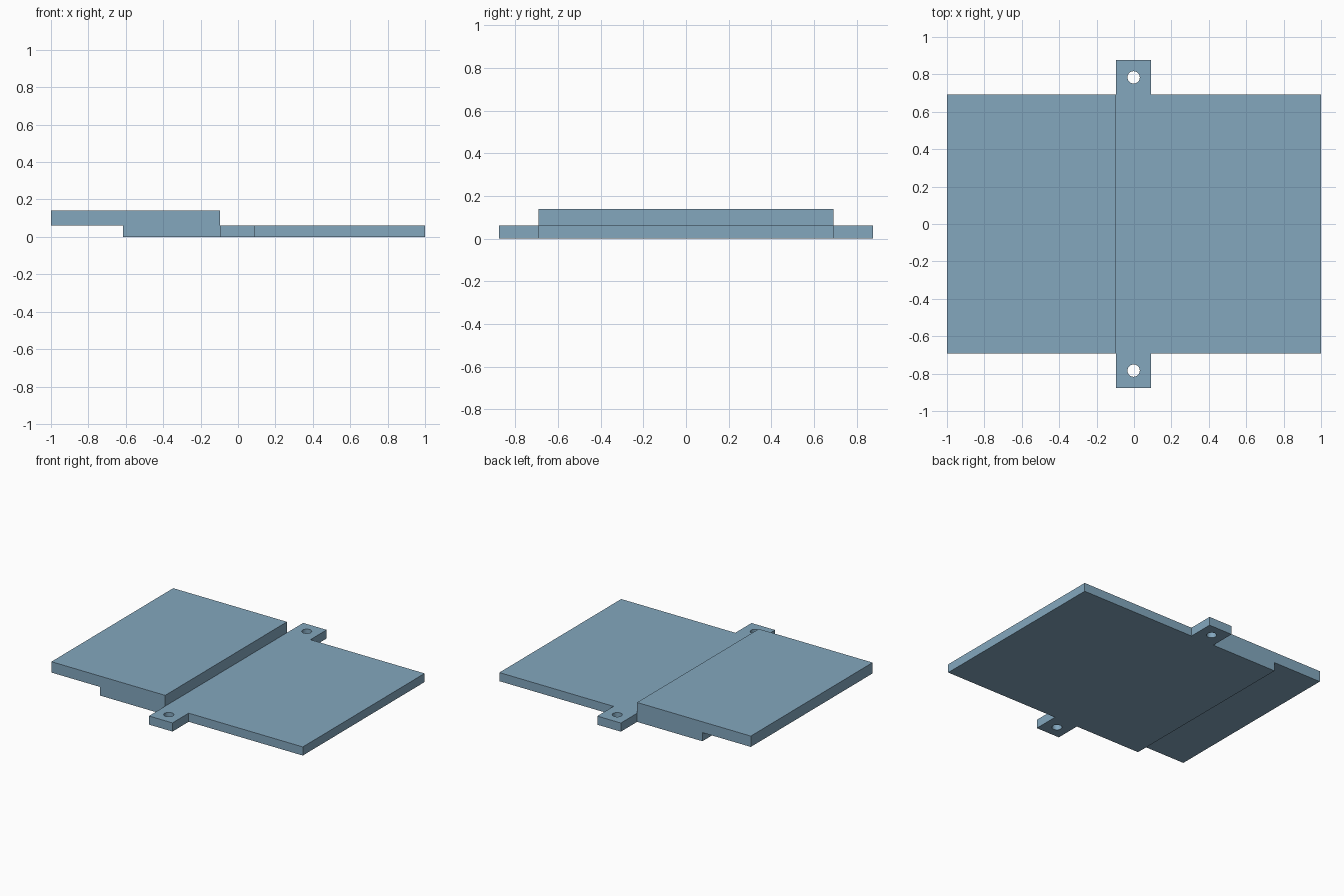
import bpy, bmesh, math
from mathutils import Vector

if "Cube" in bpy.data.objects:
    bpy.data.objects.remove(bpy.data.objects["Cube"])

blue = bpy.data.materials.new("steel blue")
blue.diffuse_color = (0.227, 0.386, 0.515, 1)
blue.use_nodes = True
blue.node_tree.nodes["Principled BSDF"].inputs["Base Color"].default_value = blue.diffuse_color

X_STEP, X_TAB, X_FOOT = -0.095, 0.092, -0.615
Y_BODY, Y_TAB = 0.692, 0.876
Z_LOW, Z_TOP = 0.062, 0.14


def extrude(name, points, vector):
    """Closed outline of 3D points swept along a vector."""
    bm = bmesh.new()
    face = bm.faces.new([bm.verts.new(p) for p in points])
    result = bmesh.ops.extrude_face_region(bm, geom=[face])
    moved = [g for g in result["geom"] if isinstance(g, bmesh.types.BMVert)]
    bmesh.ops.translate(bm, verts=moved, vec=Vector(vector))
    bmesh.ops.recalc_face_normals(bm, faces=bm.faces)
    mesh = bpy.data.meshes.new(name)
    bm.to_mesh(mesh)
    bm.free()
    mesh.materials.append(blue)
    obj = bpy.data.objects.new(name, mesh)
    bpy.context.collection.objects.link(obj)
    return obj


def combine(target, tool, operation):
    mod = target.modifiers.new(tool.name, "BOOLEAN")
    mod.operation, mod.solver, mod.object = operation, "EXACT", tool
    bpy.context.view_layer.objects.active = target
    bpy.ops.object.modifier_apply(modifier=mod.name)
    bpy.data.objects.remove(tool, do_unlink=True)


# Stepped plate: side profile swept through its depth
profile = [(X_FOOT, 0), (1, 0), (1, Z_LOW), (X_STEP, Z_LOW),
           (X_STEP, Z_TOP), (-1, Z_TOP), (-1, Z_LOW), (X_FOOT, Z_LOW)]
plate = extrude("stepped_plate", [(x, -Y_BODY, z) for x, z in profile],
                (0, 2 * Y_BODY, 0))

# Mounting bar whose ends stand out as tabs
bar = extrude("mounting_tabs",
              [(X_STEP, -Y_TAB, 0), (X_TAB, -Y_TAB, 0),
               (X_TAB, Y_TAB, 0), (X_STEP, Y_TAB, 0)], (0, 0, Z_LOW))
combine(plate, bar, "UNION")

# Screw hole through each tab
for side in (-1, 1):
    ring = [(-0.002 + 0.033 * math.cos(a), side * 0.784 + 0.033 * math.sin(a), -0.1)
            for a in (math.tau * i / 32 for i in range(32))]
    combine(plate, extrude("hole_cutter", ring, (0, 0, 0.3)), "DIFFERENCE")

bpy.context.view_layer.objects.active = plate
plate.select_set(True)
bpy.ops.object.shade_smooth_by_angle(angle=math.radians(30))
